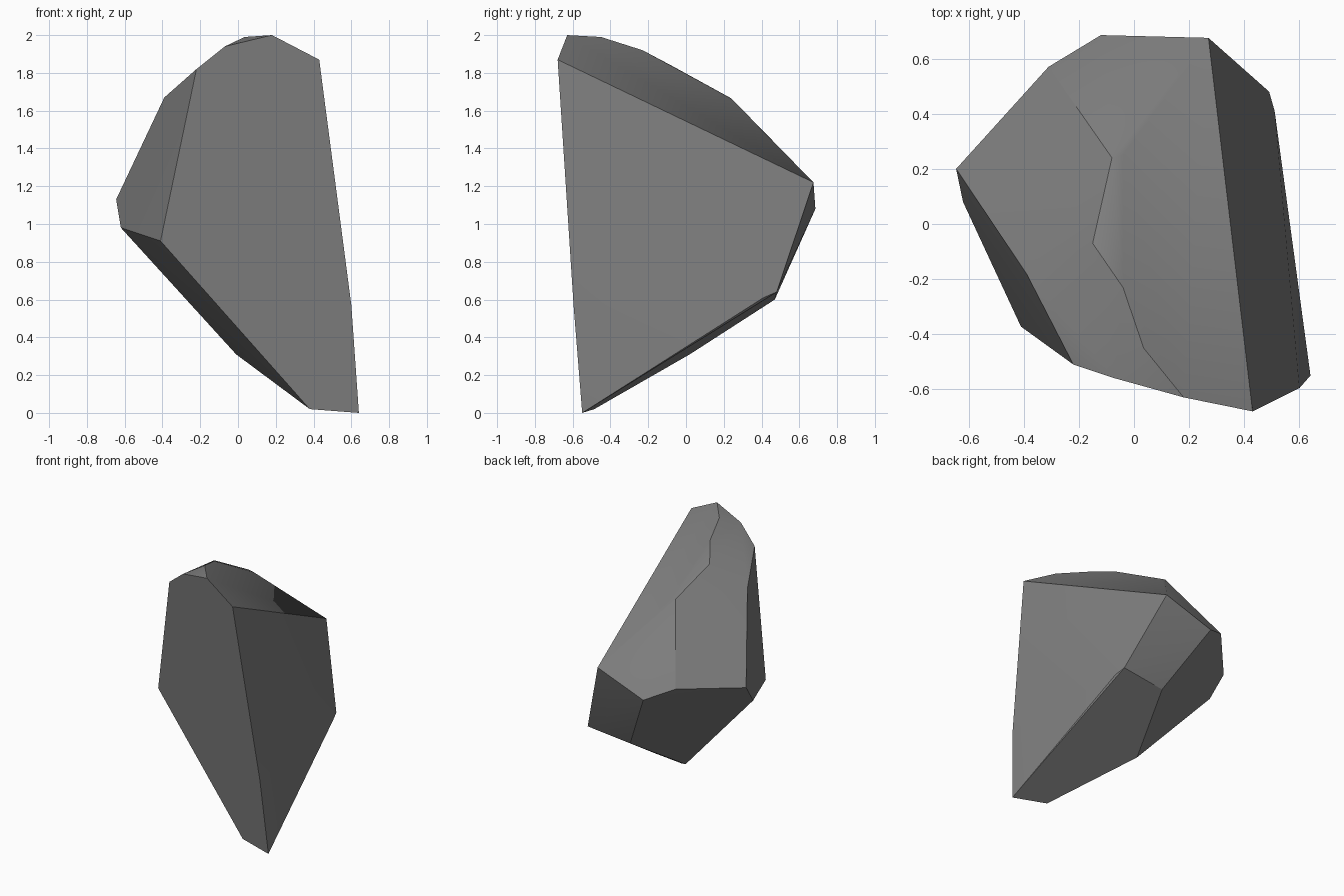
import bpy, bmesh, math

if "Cube" in bpy.data.objects:
    bpy.data.objects.remove(bpy.data.objects["Cube"])

# Stone colour
grey = bpy.data.materials.new("stone_grey")
grey.diffuse_color = (0.21, 0.21, 0.21, 1)
grey.use_nodes = True
grey.node_tree.nodes["Principled BSDF"].inputs["Base Color"].default_value = grey.diffuse_color

# Flat front face: outline in x, z, laid on one sloping plane
front = [(0.64, 0.0), (0.38, 0.02), (-0.41, 0.91), (-0.22, 1.82),
         (-0.07, 1.94), (0.18, 2.0), (0.43, 1.87), (0.60, 0.57)]
points = [(x, -0.387 - 0.254 * x - 0.098 * z, z) for x, z in front]

# Remaining corners of the chipped stone
points += [(-0.62, 0.08, 0.98), (-0.645, 0.20, 1.13), (-0.39, -0.18, 1.67),  # left chip
           (-0.01, 0.02, 0.31), (0.14, 0.47, 0.60),                          # underside
           (0.49, 0.48, 0.64), (0.51, 0.41, 0.61),                           # right rear
           (-0.31, 0.57, 1.17), (-0.12, 0.685, 1.08), (0.27, 0.675, 1.22),   # back
           (-0.08, 0.24, 1.665), (-0.04, 0.25, 1.65), (-0.15, -0.07, 1.835), # ridge
           (-0.04, -0.23, 1.92), (0.035, -0.45, 1.99)]

# Stone body: convex shell around the corners
bm = bmesh.new()
for p in points:
    bm.verts.new(p)
result = bmesh.ops.convex_hull(bm, input=bm.verts[:])
loose = [v for v in bm.verts if not v.link_faces]
bmesh.ops.delete(bm, geom=loose, context='VERTS')
bmesh.ops.dissolve_limit(bm, angle_limit=math.radians(2.5),
                         verts=bm.verts[:], edges=bm.edges[:])
bmesh.ops.recalc_face_normals(bm, faces=bm.faces[:])

mesh = bpy.data.meshes.new("stone")
bm.to_mesh(mesh)
bm.free()
mesh.materials.append(grey)
stone = bpy.data.objects.new("stone", mesh)
bpy.context.collection.objects.link(stone)

# Smooth across shallow facets, keep the chipped edges sharp
bpy.context.view_layer.objects.active = stone
stone.select_set(True)
bpy.ops.object.shade_smooth_by_angle(angle=math.radians(30))
